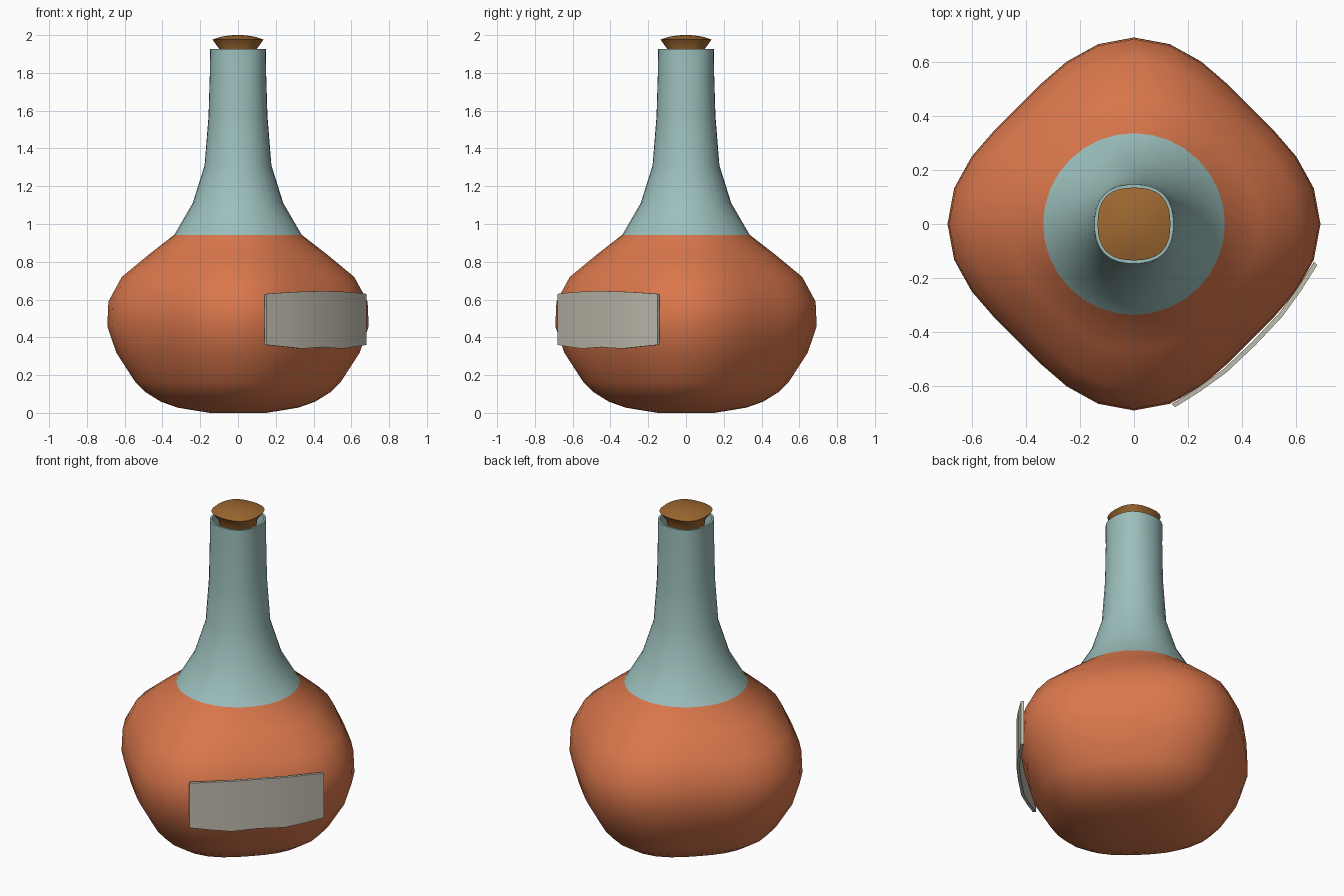
import bpy, bmesh, math

if "Cube" in bpy.data.objects:
    bpy.data.objects.remove(bpy.data.objects["Cube"])


def material(name, rgb):
    m = bpy.data.materials.new(name)
    m.diffuse_color = (*rgb, 1)
    m.use_nodes = True
    m.node_tree.nodes["Principled BSDF"].inputs["Base Color"].default_value = m.diffuse_color
    return m


ORANGE = material("orange glaze", (0.70, 0.185, 0.072))
BLUE = material("pale teal glass", (0.33, 0.52, 0.50))
BROWN = material("cork brown", (0.34, 0.14, 0.03))
GREY = material("label grey", (0.52, 0.50, 0.42))


def add_object(name, bm, mats, angle):
    bmesh.ops.recalc_face_normals(bm, faces=bm.faces)
    me = bpy.data.meshes.new(name)
    bm.to_mesh(me)
    bm.free()
    for m in mats:
        me.materials.append(m)
    ob = bpy.data.objects.new(name, me)
    bpy.context.collection.objects.link(ob)
    bpy.ops.object.select_all(action='DESELECT')
    ob.select_set(True)
    bpy.context.view_layer.objects.active = ob
    bpy.ops.object.shade_smooth_by_angle(angle=math.radians(angle))
    return ob


def loft(profile, n=32):
    """Rings of (radius, height, d): d > 0 pinches the diagonals, d < 0 squares them."""
    bm = bmesh.new()
    rings = []
    for r, z, d in profile:
        ring = []
        for i in range(n):
            t = 2 * math.pi * i / n
            k = r * (1 - d * (1 - math.cos(4 * t)) / 2)
            ring.append(bm.verts.new((k * math.cos(t), k * math.sin(t), z)))
        rings.append(ring)
    for a, b in zip(rings, rings[1:]):
        for i in range(n):
            j = (i + 1) % n
            bm.faces.new((a[i], a[j], b[j], b[i]))
    for ring in (rings[0], rings[-1]):
        z = ring[0].co.z
        c = bm.verts.new((0, 0, z))
        for i in range(n):
            bm.faces.new((ring[i], ring[(i + 1) % n], c))
    return bm


# Bottle: rounded-diamond body blending into a slim neck with a hollow mouth
bottle = loft([
    (0.15, 0.0, 0.08), (0.32, 0.028, 0.08), (0.41, 0.06, 0.09),
    (0.49, 0.11, 0.09), (0.545, 0.165, 0.10), (0.645, 0.32, 0.11),
    (0.692, 0.46, 0.115), (0.686, 0.59, 0.115), (0.615, 0.72, 0.11),
    (0.47, 0.84, 0.07), (0.337, 0.943, 0.0), (0.24, 1.11, 0.0),
    (0.177, 1.31, 0.0), (0.156, 1.57, -0.02), (0.149, 1.80, -0.04),
    (0.147, 1.926, -0.06), (0.135, 1.926, -0.06), (0.125, 1.84, -0.05)])
for f in bottle.faces:
    f.material_index = 1 if f.calc_center_median().z > 0.943 else 0
add_object("bottle", bottle, [ORANGE, BLUE], 60)

# Cork stopper: flared head with a low dome
cork = loft([
    (0.09, 1.85, -0.08), (0.10, 1.928, -0.08), (0.135, 1.976, -0.08),
    (0.09, 1.991, -0.06), (0.04, 1.999, 0.0), (0.01, 2.0, 0.0)])
add_object("cork", cork, [BROWN], 50)

# Label: thin curved plate wrapped on the front right side
path = [(0.14, -0.668, 0.36, 0.63), (0.235, -0.608, 0.35, 0.637),
        (0.33, -0.54, 0.34, 0.642), (0.438, -0.438, 0.348, 0.645)]
path += [(-y, -x, a, b) for x, y, a, b in reversed(path[:-1])]
bm = bmesh.new()
cols = []
for x, y, lo, hi in path:
    o = 0.017 / math.sqrt(2)
    cols.append([bm.verts.new(p) for p in (
        (x, y, lo), (x + o, y - o, lo), (x + o, y - o, hi), (x, y, hi))])
for a, b in zip(cols, cols[1:]):
    for i in range(4):
        j = (i + 1) % 4
        bm.faces.new((a[i], a[j], b[j], b[i]))
bm.faces.new(cols[0])
bm.faces.new(cols[-1])
add_object("label", bm, [GREY], 30)
